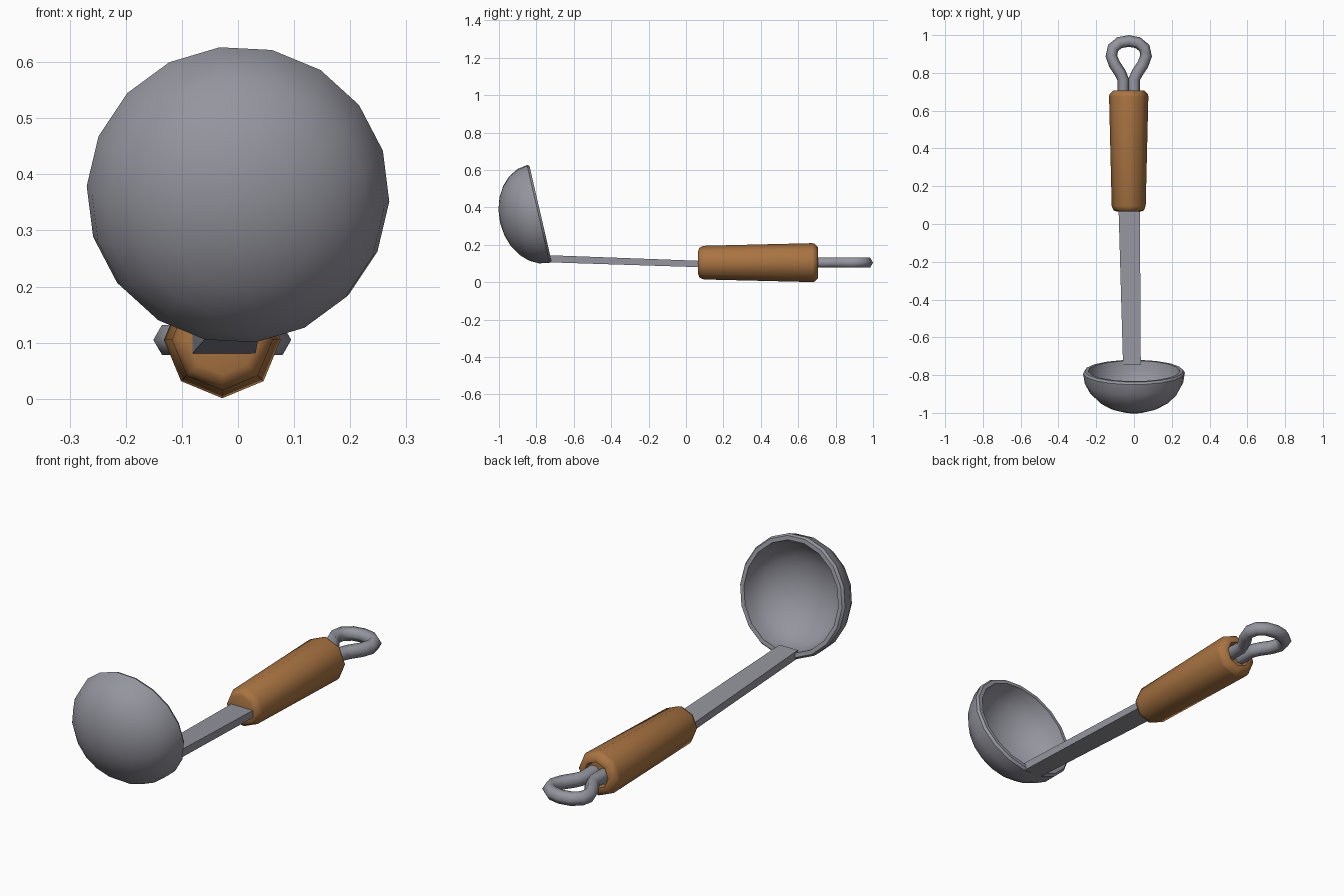
import bpy, bmesh, math
from mathutils import Vector, Matrix

if "Cube" in bpy.data.objects:
    bpy.data.objects.remove(bpy.data.objects["Cube"])


def material(name, color):
    m = bpy.data.materials.new(name)
    m.diffuse_color = (*color, 1)
    m.use_nodes = True
    m.node_tree.nodes["Principled BSDF"].inputs["Base Color"].default_value = m.diffuse_color
    return m


STEEL = material("grey steel", (0.30, 0.30, 0.345))
WOOD = material("brown wood", (0.40, 0.175, 0.055))
CX, CZ = -0.028, 0.105          # handle axis


def skin(name, rings, mat, angle, closed_caps=True):
    """Bridge a list of vertex rings; one-point rings become poles."""
    bm = bmesh.new()
    loops = [[bm.verts.new(p) for p in r] for r in rings]
    for a, b in zip(loops, loops[1:]):
        n = max(len(a), len(b))
        for i in range(n):
            j = (i + 1) % n
            if len(a) == 1:
                bm.faces.new((a[0], b[i], b[j]))
            elif len(b) == 1:
                bm.faces.new((a[i], a[j], b[0]))
            else:
                bm.faces.new((a[i], a[j], b[j], b[i]))
    for end in (loops[0], loops[-1]):
        if closed_caps and len(end) > 2:
            bm.faces.new(end)
    bmesh.ops.recalc_face_normals(bm, faces=bm.faces)
    me = bpy.data.meshes.new(name)
    bm.to_mesh(me)
    bm.free()
    me.materials.append(mat)
    ob = bpy.data.objects.new(name, me)
    bpy.context.collection.objects.link(ob)
    bpy.ops.object.select_all(action='DESELECT')
    ob.select_set(True)
    bpy.context.view_layer.objects.active = ob
    bpy.ops.object.shade_smooth_by_angle(angle=math.radians(angle))
    return ob


def lathe(profile, sides, phase, origin, axis, up):
    """Rings for a (radius, distance) profile turned about an axis."""
    out = []
    for r, d in profile:
        c = origin + axis * d
        if r == 0:
            out.append([c])
        else:
            angs = [phase + 2 * math.pi * i / sides for i in range(sides)]
            out.append([c + Vector((1, 0, 0)) * r * math.cos(t) + up * r * math.sin(t)
                        for t in angs])
    return out


# Bowl: outer shell, chamfered lip, inner shell
tilt = math.radians(13)
axis = Vector((0, -math.cos(tilt), -math.sin(tilt)))
up = Vector((0, -math.sin(tilt), math.cos(tilt)))
STEPS = 6
arc = [math.pi / 2 * i / STEPS for i in range(STEPS)]
outer = [(0, 0.222)] + [(0.27 * math.cos(t), 0.012 + 0.21 * math.sin(t)) for t in reversed(arc)]
inner = [(0.243 * math.cos(t), 0.19 * math.sin(t)) for t in arc] + [(0, 0.19)]
profile = outer + [(0.262, 0)] + inner
skin("ladle_bowl", lathe(profile, 18, math.radians(-3), Vector((0, -0.778, 0.368)), axis, up),
     STEEL, 35)

# Flat shaft, ending inside the lip of the bowl
def bar_ring(y, x0, x1, z0, z1):
    return [(x0, y, z0), (x1, y, z0), (x1, y, z1), (x0, y, z1)]

skin("shaft", [bar_ring(-0.745, -0.058, 0.036, 0.107, 0.145),
               bar_ring(0.09, -0.082, 0.031, 0.08, 0.114)], STEEL, 30)

# Eight-sided wooden grip with a shallow socket at the back end
grip = [(0.062, 0.065), (0.080, 0.072), (0.090, 0.095), (0.104, 0.675),
        (0.102, 0.687), (0.082, 0.706), (0.062, 0.706), (0.056, 0.68)]
skin("wooden_grip", lathe(grip, 8, 0, Vector((CX, 0, CZ)), Vector((0, 1, 0)), Vector((0, 0, 1))),
     WOOD, 50)

# Hanging loop: six-sided wire swept along a mirrored path
half = [(0.029, 0.66), (0.029, 0.765), (0.045, 0.80), (0.075, 0.845),
        (0.092, 0.89), (0.083, 0.932), (0.048, 0.960)]
path = [Vector((CX + x, y, CZ)) for x, y in half]
path += [Vector((CX, 0.969, CZ))]
path += [Vector((CX - x, y, CZ)) for x, y in reversed(half)]
rings = []
for i, p in enumerate(path):
    tan = (path[min(i + 1, len(path) - 1)] - path[max(i - 1, 0)]).normalized()
    side = Vector((tan.y, -tan.x, 0))
    rings.append([p + side * 0.031 * math.cos(k * math.pi / 3)
                  + Vector((0, 0, 0.031 * math.sin(k * math.pi / 3))) for k in range(6)])
skin("hanging_loop", rings, STEEL, 65)
